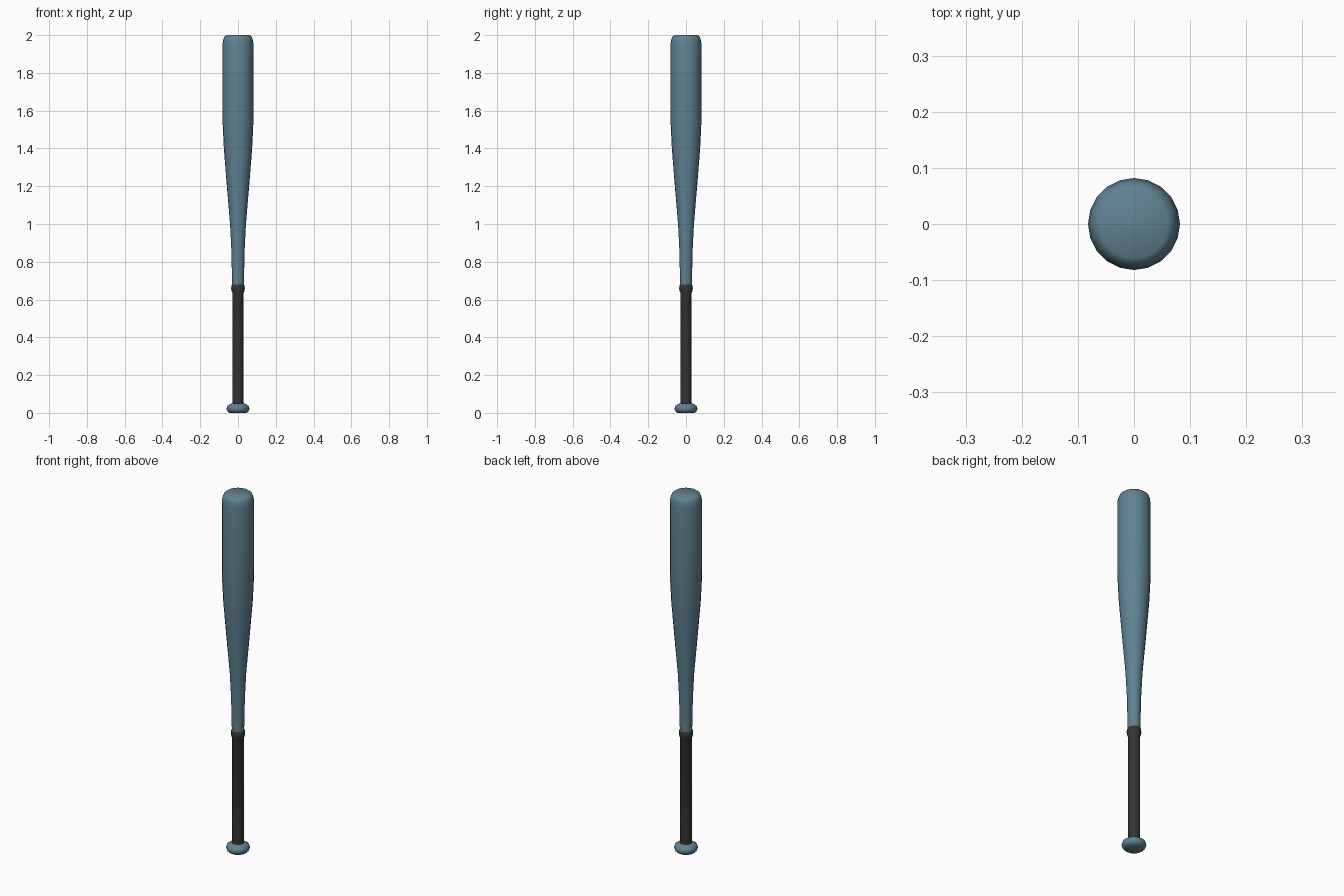
import bpy, math
import bmesh

if "Cube" in bpy.data.objects:
    bpy.data.objects.remove(bpy.data.objects["Cube"])

SIDES = 20


def material(name, rgb):
    m = bpy.data.materials.new(name)
    m.diffuse_color = (*rgb, 1)
    m.use_nodes = True
    m.node_tree.nodes["Principled BSDF"].inputs["Base Color"].default_value = m.diffuse_color
    return m


def lathe(name, profile, mat, angle=40):
    """Revolve (radius, height) points about z and cap both ends."""
    bm = bmesh.new()
    rings = [[bm.verts.new((r * math.cos(2 * math.pi * i / SIDES),
                            r * math.sin(2 * math.pi * i / SIDES), z))
              for i in range(SIDES)] for r, z in profile]
    for a, b in zip(rings, rings[1:]):
        for i in range(SIDES):
            j = (i + 1) % SIDES
            bm.faces.new((a[i], a[j], b[j], b[i]))
    bm.faces.new(rings[0][::-1])
    bm.faces.new(rings[-1])
    mesh = bpy.data.meshes.new(name)
    bm.to_mesh(mesh)
    bm.free()
    mesh.materials.append(mat)
    ob = bpy.data.objects.new(name, mesh)
    bpy.context.collection.objects.link(ob)
    bpy.ops.object.select_all(action='DESELECT')
    ob.select_set(True)
    bpy.context.view_layer.objects.active = ob
    bpy.ops.object.shade_smooth_by_angle(angle=math.radians(angle))
    return ob


blue = material("blue_metal", (0.115, 0.225, 0.285))
black = material("grip_rubber", (0.035, 0.035, 0.032))

# Barrel with rounded shoulder, tapering to the neck
lathe("barrel", [(0.031, 0.66), (0.032, 0.72), (0.035, 0.86), (0.042, 1.0),
                 (0.059, 1.2), (0.075, 1.4), (0.081, 1.53), (0.082, 1.58),
                 (0.082, 1.95), (0.079, 1.974), (0.072, 1.992), (0.061, 2.0)],
      blue)

# Wrapped handle with a raised collar at its upper end
lathe("grip", [(0.030, 0.04), (0.030, 0.635), (0.035, 0.647),
               (0.036, 0.66), (0.035, 0.673), (0.031, 0.68)], black)

# End knob
lathe("knob", [(0.045, 0.0), (0.056, 0.009), (0.061, 0.023),
               (0.056, 0.037), (0.043, 0.046), (0.029, 0.051)], blue, 50)
